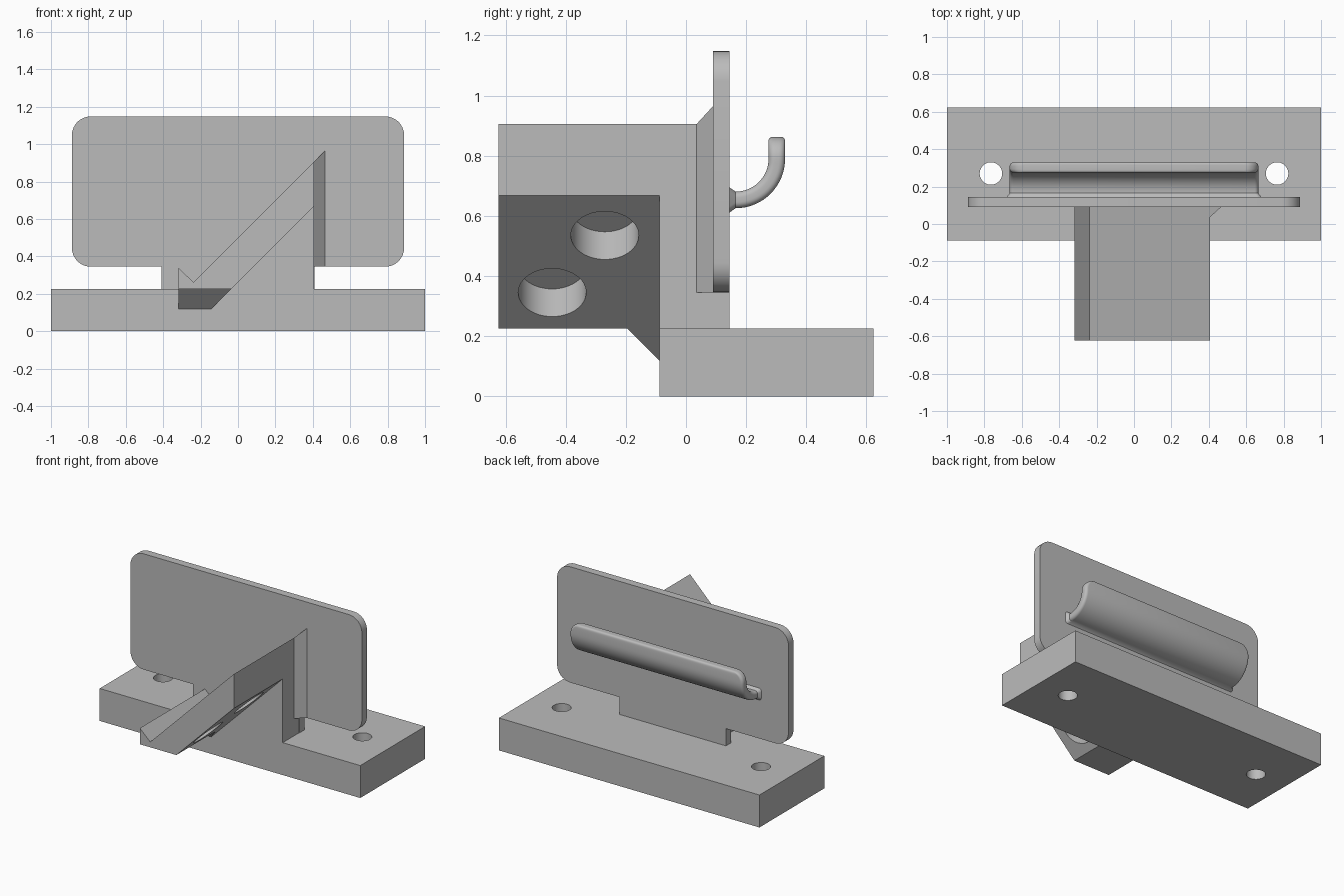
import bpy, bmesh, math
from mathutils import Vector

cube = bpy.data.objects.get("Cube")
if cube:
    bpy.data.objects.remove(cube, do_unlink=True)

grey = bpy.data.materials.new("plain grey")
grey.use_nodes = True
colour = (0.5, 0.5, 0.5, 1)
grey.diffuse_color = colour
grey.node_tree.nodes["Principled BSDF"].inputs["Base Color"].default_value = colour


def finish(name, bm):
    bmesh.ops.recalc_face_normals(bm, faces=bm.faces)
    mesh = bpy.data.meshes.new(name)
    bm.to_mesh(mesh)
    bm.free()
    mesh.materials.append(grey)
    ob = bpy.data.objects.new(name, mesh)
    bpy.context.collection.objects.link(ob)
    return ob


def select(ob):
    bpy.ops.object.select_all(action='DESELECT')
    ob.select_set(True)
    bpy.context.view_layer.objects.active = ob


def smooth(ob):
    select(ob)
    bpy.ops.object.shade_smooth_by_angle(angle=math.radians(35))


def extrude_y(name, outline, y0, y1):
    """Solid from an x-z outline, running from y0 to y1."""
    bm = bmesh.new()
    face = bm.faces.new([bm.verts.new((x, y0, z)) for x, z in outline])
    new = bmesh.ops.extrude_face_region(bm, geom=[face])["geom"]
    moved = [v for v in new if isinstance(v, bmesh.types.BMVert)]
    bmesh.ops.translate(bm, verts=moved, vec=(0, y1 - y0, 0))
    return finish(name, bm)


def hull(name, points):
    bm = bmesh.new()
    verts = [bm.verts.new(p) for p in points]
    bmesh.ops.convex_hull(bm, input=verts)
    bmesh.ops.dissolve_limit(bm, angle_limit=0.01, verts=bm.verts, edges=bm.edges)
    return finish(name, bm)


def drill(ob, centre, axis, radius, depth):
    """Cut a round hole reaching depth to both sides of centre."""
    bm = bmesh.new()
    bmesh.ops.create_cone(bm, cap_ends=True, segments=48, radius1=radius,
                          radius2=radius, depth=2 * depth)
    turn = Vector((0, 0, 1)).rotation_difference(Vector(axis))
    bmesh.ops.rotate(bm, verts=bm.verts, matrix=turn.to_matrix())
    bmesh.ops.translate(bm, verts=bm.verts, vec=centre)
    cutter = finish("hole_cutter", bm)
    cutter.hide_render = True
    mod = ob.modifiers.new("hole", 'BOOLEAN')
    mod.operation, mod.solver, mod.object = 'DIFFERENCE', 'EXACT', cutter
    select(ob)
    bpy.ops.object.modifier_apply(modifier=mod.name)
    bpy.data.objects.remove(cutter, do_unlink=True)


def arc(cx, cy, r, start, end, steps=8):
    angles = [math.radians(start + (end - start) * i / steps) for i in range(steps + 1)]
    return [(cx + r * math.cos(a), cy + r * math.sin(a)) for a in angles]


FRONT, BASE_TOP, PLATE_FRONT, PLATE_BACK = -0.088, 0.225, 0.09, 0.145
ARM_LEFT, ARM_RIGHT, PLATE_LOW = -0.317, 0.405, 0.345

# Base with two screw holes
base = extrude_y("base", [(-1, 0), (1, 0), (1, BASE_TOP), (-1, BASE_TOP)], FRONT, 0.623)
for side in (-1, 1):
    drill(base, (side * 0.765, 0.27, 0.11), (0, 0, 1), 0.06, 0.3)
smooth(base)

# Rounded back plate with its neck
w, top, r, neck = 0.888, 1.148, 0.1, 0.408
right = (arc(w - r, PLATE_LOW + r, r, -90, 0) + arc(w - r, top - r, r, 0, 90))
right = [(neck, BASE_TOP), (neck, PLATE_LOW)] + right
outline = right + [(-x, z) for x, z in reversed(right)]
smooth(extrude_y("back_plate", outline, PLATE_FRONT, PLATE_BACK))

# Sloping arm with a raised lip and two blind pockets underneath
arm = extrude_y("sloping_arm", [
    (ARM_LEFT, BASE_TOP), (-0.037, BASE_TOP), (ARM_RIGHT, 0.667), (ARM_RIGHT, 0.905),
    (-0.238, 0.262), (ARM_LEFT, 0.337)], -0.623, PLATE_FRONT)
for y, z in ((-0.27, 0.535), (-0.445, 0.345)):
    drill(arm, (z - 0.262, y, z), (-1, 0, 1), 0.113, 0.13)
smooth(arm)

# Web below the arm, the support under its low end, and the flare at the plate
extrude_y("arm_web", [(-0.037, BASE_TOP), (ARM_RIGHT, BASE_TOP), (ARM_RIGHT, 0.667)],
          FRONT, PLATE_FRONT)
hull("arm_support", [(x, y, BASE_TOP) for x in (ARM_LEFT, -0.037) for y in (-0.195, FRONT)]
     + [(x, FRONT, 0.118) for x in (ARM_LEFT, -0.144)])
hull("plate_flare", [(x, y, z)
                     for x, y in ((ARM_RIGHT, 0.035), (0.465, PLATE_FRONT), (ARM_RIGHT, PLATE_FRONT))
                     for z in (PLATE_LOW, x + 0.5)])


# Curved hook: a rounded section swept out from the plate and upward
def section(half_width, half_thick):
    c = min(0.02, half_thick * 0.8)
    ring = []
    for sx, sz, a in ((1, 1, 0), (-1, 1, 90), (-1, -1, 180), (1, -1, 270)):
        ring += arc(sx * (half_width - c), sz * (half_thick - c), c, a, a + 90, 5)
    return ring


mid_r, half, cy, cz, tip = 0.137, 0.0275, 0.165, 0.79, 0.862
# Each station: y, z, direction angle, half width, half thickness
stations = [(PLATE_BACK, cz - mid_r, 0, 0.68, half + 0.014),
            (cy, cz - mid_r, 0, 0.665, half)]
for i in range(1, 17):
    a = math.pi / 2 * i / 16
    stations.append((cy + mid_r * math.sin(a), cz - mid_r * math.cos(a), a, 0.665, half))
corner, edge = tip - cz, 0.012
for i in range(1, 11):
    rise = corner * math.sin(math.pi / 2 * i / 10)
    narrow = corner - math.sqrt(max(corner ** 2 - rise ** 2, 0))
    over = max(rise - (corner - edge), 0)
    thin = edge - math.sqrt(max(edge ** 2 - over ** 2, 0))
    stations.append((cy + mid_r, cz + rise, math.pi / 2, 0.665 - narrow, half - thin))

bm = bmesh.new()
rings = []
for y, z, a, hw, ht in stations:
    rings.append([bm.verts.new((x, y - t * math.sin(a), z + t * math.cos(a)))
                  for x, t in section(hw, ht)])
for low, high in zip(rings, rings[1:]):
    for i in range(len(low)):
        j = (i + 1) % len(low)
        bm.faces.new((low[i], low[j], high[j], high[i]))
bm.faces.new(rings[0])
bm.faces.new(rings[-1])
smooth(finish("hook", bm))
